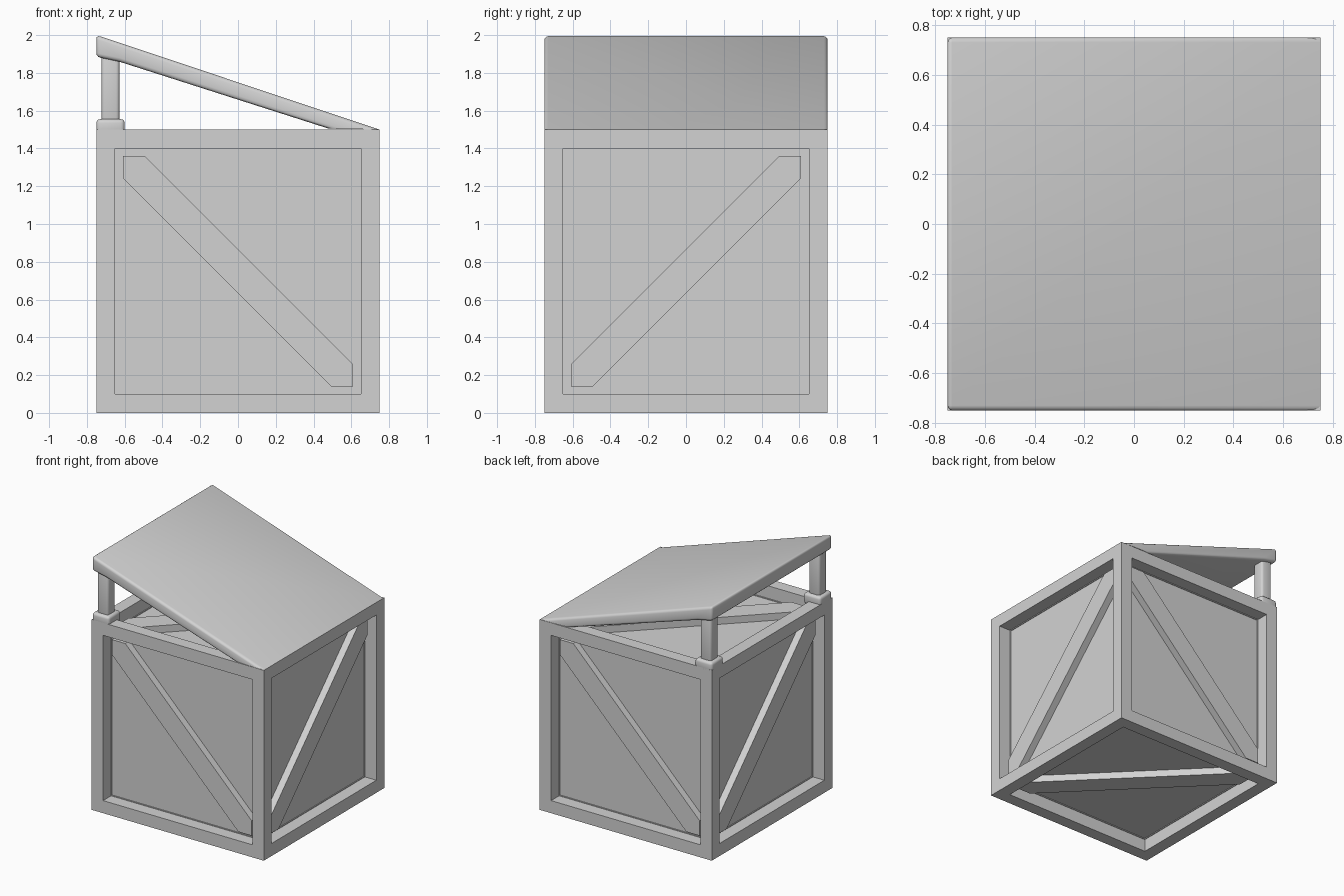
import bpy, bmesh, math
from mathutils import Vector, Matrix

if "Cube" in bpy.data.objects:
    bpy.data.objects.remove(bpy.data.objects["Cube"], do_unlink=True)

grey = bpy.data.materials.new("plain_grey")
grey.use_nodes = True
colour = (0.65, 0.65, 0.65, 1)
grey.diffuse_color = colour
grey.node_tree.nodes["Principled BSDF"].inputs["Base Color"].default_value = colour

SIZE, MID = 1.5, 0.75       # crate size and centre height
OPEN = 0.61                 # half width of each framed opening
RECESS, PLANK = 0.105, 0.055


def add_object(name, bm, smooth=False):
    bmesh.ops.recalc_face_normals(bm, faces=bm.faces)
    mesh = bpy.data.meshes.new(name)
    bm.to_mesh(mesh)
    bm.free()
    mesh.materials.append(grey)
    ob = bpy.data.objects.new(name, mesh)
    bpy.context.collection.objects.link(ob)
    if smooth:
        bpy.ops.object.select_all(action='DESELECT')
        ob.select_set(True)
        bpy.context.view_layer.objects.active = ob
        bpy.ops.object.shade_smooth_by_angle(angle=math.radians(40))
    return ob


def prism(points, depth):
    """Closed prism of the outline, extruded along the depth vector."""
    bm = bmesh.new()
    face = bm.faces.new([bm.verts.new(p) for p in points])
    new = bmesh.ops.extrude_face_region(bm, geom=[face], use_keep_orig=True)
    verts = [g for g in new["geom"] if isinstance(g, bmesh.types.BMVert)]
    bmesh.ops.translate(bm, verts=verts, vec=depth)
    return bm


def rounded_box(name, size, centre, radius):
    bm = bmesh.new()
    bmesh.ops.create_cube(bm, size=1)
    bmesh.ops.scale(bm, verts=bm.verts, vec=size)
    bmesh.ops.translate(bm, verts=bm.verts, vec=centre)
    bmesh.ops.bevel(bm, geom=bm.edges[:], offset=radius, segments=3,
                    profile=0.5, affect='EDGES')
    return add_object(name, bm, True)


# Crate body: a cube with a recessed panel in every side
bm = bmesh.new()
bmesh.ops.create_cube(bm, size=SIZE, matrix=Matrix.Translation((0, 0, MID)))
bmesh.ops.recalc_face_normals(bm, faces=bm.faces)
panels = bm.faces[:]
bmesh.ops.inset_individual(bm, faces=panels, thickness=MID - OPEN)
bmesh.ops.inset_individual(bm, faces=panels, thickness=0, depth=-RECESS)
add_object("crate_body", bm)

# Diagonal planks, pointed to fit into the corners of the openings
braces = {
    "front": ((0, -1, 0), (1, 0, -1)),
    "back": ((0, 1, 0), (1, 0, 1)),
    "left": ((1, 0, 0), (0, 1, 1)),
    "right": ((-1, 0, 0), (0, -1, 1)),
    "bottom": ((0, 0, -1), (1, -1, 0)),
    "top": ((0, 0, 1), (1, 1, 0)),
}
reach, half = OPEN * math.sqrt(2), 0.083
outline = [(reach, 0), (reach - half, half), (half - reach, half),
           (-reach, 0), (half - reach, -half), (reach - half, -half)]
for side, (normal, along) in braces.items():
    n, u = Vector(normal), Vector(along).normalized()
    v = n.cross(u)
    base = Vector((0, 0, MID)) + n * (MID - RECESS)
    add_object(side + "_brace",
               prism([base + u * a + v * b for a, b in outline], n * PLANK))

# Propped-open lid: wedge-ended slab with rounded edges
profile = [(-0.75, 2.0), (0.75, 1.5), (0.48, 1.505), (-0.63, 1.86), (-0.75, 1.885)]
bm = prism([(x, -MID, z) for x, z in profile], Vector((0, SIZE, 0)))
edges = [e for e in bm.edges if all(v.co.x < -0.7 for v in e.verts)
         or (abs(e.verts[0].co.y - e.verts[1].co.y) < 0.01
             and min(v.co.x for v in e.verts) < -0.6)]
bmesh.ops.bevel(bm, geom=edges, offset=0.02, segments=3, profile=0.5,
                affect='EDGES', clamp_overlap=True)
add_object("lid", bm, True)

# Lid supports at both corners of the raised edge
for side, s in (("front", -1), ("back", 1)):
    rounded_box(side + "_post", (0.095, 0.095, 0.4), (-0.675, s * 0.675, 1.7), 0.018)
    rounded_box(side + "_post_foot", (0.15, 0.15, 0.085), (-0.675, s * 0.675, 1.5125), 0.02)
